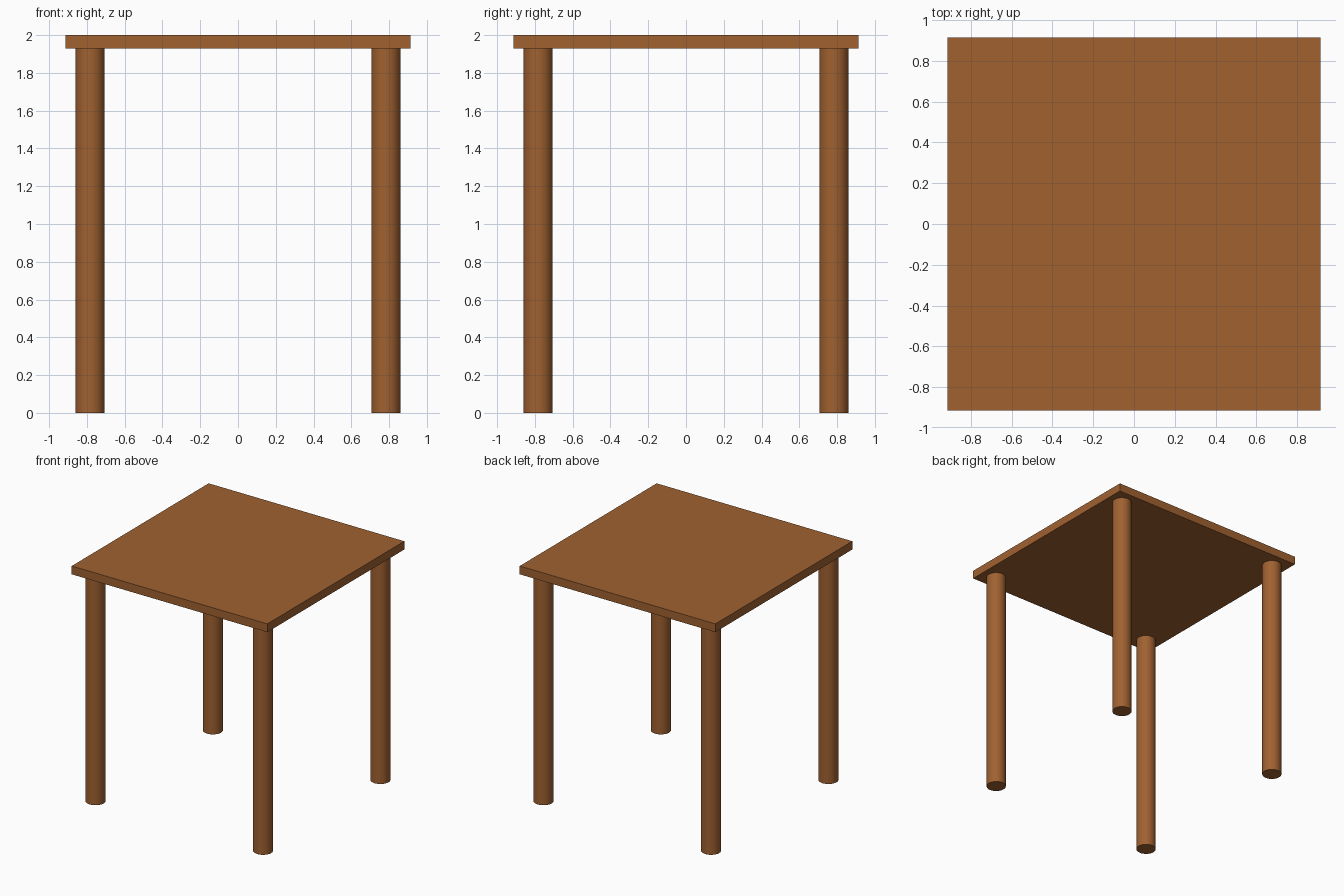
import bpy

if "Cube" in bpy.data.objects:
    bpy.data.objects.remove(bpy.data.objects["Cube"])

wood = bpy.data.materials.new("brown wood")
wood.diffuse_color = (0.35, 0.12, 0.03, 1.0)
wood.use_nodes = True
wood.node_tree.nodes["Principled BSDF"].inputs["Base Color"].default_value = wood.diffuse_color

HEIGHT = 2.0
TOP_HALF = 0.914      # half width of the square top
TOP_THICK = 0.07
LEG_POS = 0.783       # leg axis distance from centre
LEG_RADIUS = 0.077
LEG_HEIGHT = HEIGHT - TOP_THICK

# Square table top
bpy.ops.mesh.primitive_cube_add(size=1, location=(0, 0, HEIGHT - TOP_THICK / 2))
top = bpy.context.object
top.name = "table_top"
top.scale = (2 * TOP_HALF, 2 * TOP_HALF, TOP_THICK)
bpy.ops.object.transform_apply(location=False, rotation=False, scale=True)
top.data.materials.append(wood)

# Four round legs, one per corner
for y_name, sy in (("front", -1), ("back", 1)):
    for x_name, sx in (("left", -1), ("right", 1)):
        bpy.ops.mesh.primitive_cylinder_add(
            vertices=32, radius=LEG_RADIUS, depth=LEG_HEIGHT,
            location=(sx * LEG_POS, sy * LEG_POS, LEG_HEIGHT / 2))
        leg = bpy.context.object
        leg.name = f"{y_name}_{x_name}_leg"
        leg.data.materials.append(wood)
        bpy.ops.object.shade_smooth_by_angle()
